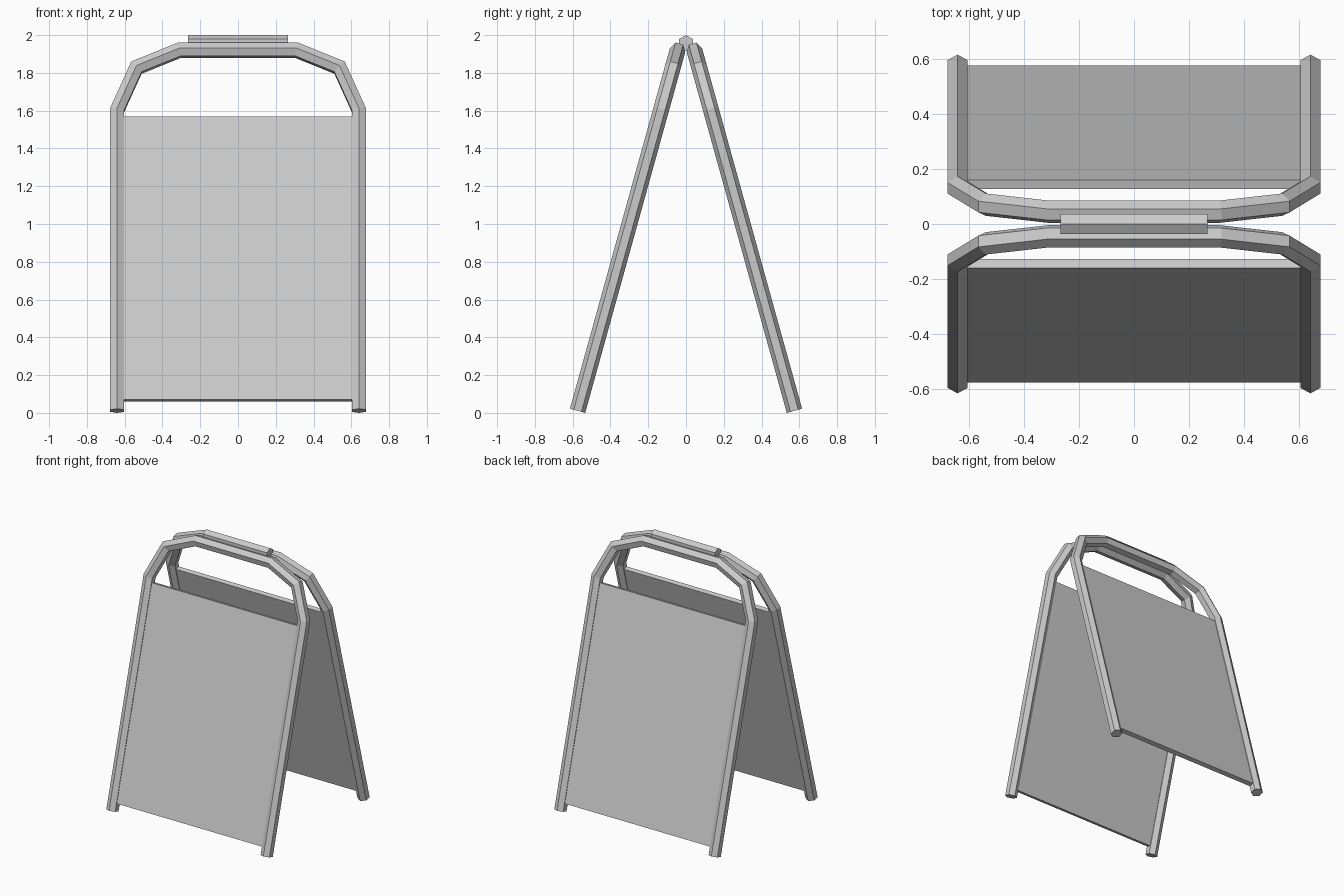
import bpy, bmesh, math
from mathutils import Vector, Matrix

if "Cube" in bpy.data.objects:
    bpy.data.objects.remove(bpy.data.objects["Cube"])

R = 0.042                       # tube radius (hexagonal section)
TILT = math.radians(15.5)       # lean of each board
FOOT_Y = 0.574
FOOT_Z = R * math.sin(TILT)


def add_object(name, bm, matrix=Matrix()):
    bm.transform(matrix)
    bmesh.ops.recalc_face_normals(bm, faces=bm.faces)
    mesh = bpy.data.meshes.new(name)
    bm.to_mesh(mesh)
    bm.free()
    obj = bpy.data.objects.new(name, mesh)
    bpy.context.collection.objects.link(obj)
    return obj


def along(z):
    """Distance up the leaning board for a given world height."""
    return (z - FOOT_Z) / math.cos(TILT)


def sweep_hex(path):
    """Mitred hexagonal tube along a path in the local XZ plane."""
    bm = bmesh.new()
    rings = []
    for i, p in enumerate(path):
        d_in = (p - path[i - 1]).normalized() if i else (path[1] - p).normalized()
        d_out = (path[i + 1] - p).normalized() if i < len(path) - 1 else d_in
        t = (d_in + d_out).normalized()
        side = Vector((t.z, 0, -t.x)) / t.dot(d_in)
        ring = []
        for k in range(6):
            a = k * math.pi / 3
            ring.append(bm.verts.new(p + side * R * math.sin(a) + Vector((0, R * math.cos(a), 0))))
        rings.append(ring)
    for a, b in zip(rings, rings[1:]):
        for k in range(6):
            j = (k + 1) % 6
            bm.faces.new((a[k], a[j], b[j], b[k]))
    bm.faces.new(rings[0])
    bm.faces.new(rings[-1])
    return bm


# half outline of the frame (x, world height), mirrored for the other side
half = [(0.64, FOOT_Z), (0.64, 1.603), (0.5375, 1.828), (0.31, 1.92)]
outline = [(-x, z) for x, z in half] + half[::-1]
path = [Vector((x, 0, along(z))) for x, z in outline]

for name, turn in (("front", 0), ("back", math.pi)):
    place = (Matrix.Rotation(turn, 4, 'Z')
             @ Matrix.Translation((0, -FOOT_Y, FOOT_Z))
             @ Matrix.Rotation(-TILT, 4, 'X'))
    # tube frame
    add_object(name + "_frame", sweep_hex(path), place)
    # sign board
    low, high = along(0.066), along(1.565)
    bm = bmesh.new()
    bmesh.ops.create_cube(bm, size=1, matrix=Matrix.Translation((0, 0, (low + high) / 2))
                          @ Matrix.Diagonal((1.212, 0.033, high - low, 1)))
    add_object(name + "_board", bm, place)

# hinge bar across the top
hinge = [Vector((-0.266, 0, 0)), Vector((0.266, 0, 0))]
bar = sweep_hex(hinge)
# turn the section so a corner points up
add_object("hinge_bar", bar, Matrix.Translation((0, 0, 2 - R)) @ Matrix.Rotation(math.pi / 2, 4, 'X'))
